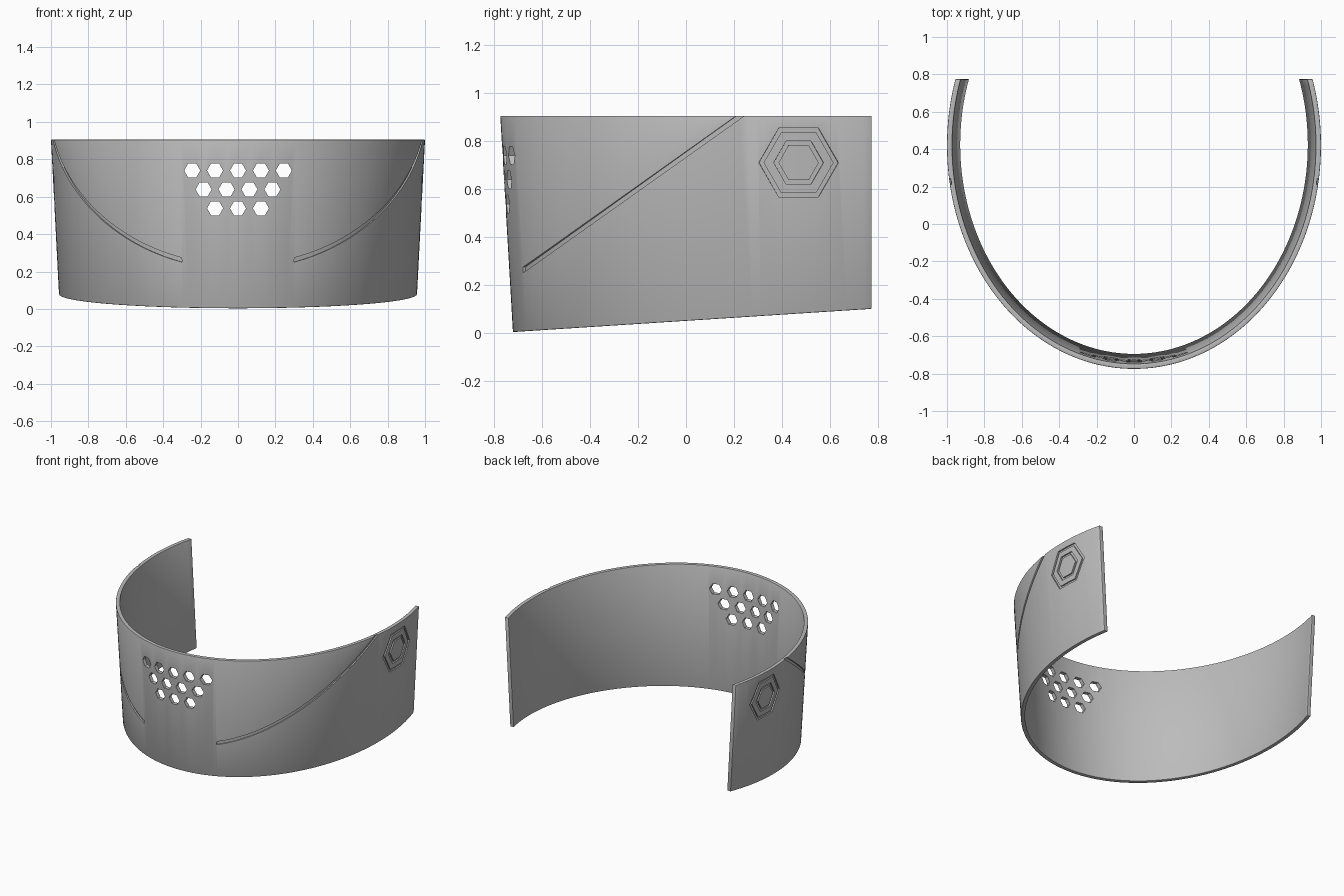
import bpy, bmesh, math
from mathutils import Vector

old = bpy.data.objects.get("Cube")
if old:
    bpy.data.objects.remove(old, do_unlink=True)

TOP, BACK, CENTRE, THICK = 0.905, 0.775, 0.42, 0.028
COLS = 120


def radii(z, off):
    k = z / TOP
    return 0.953 + 0.047 * k + off, 1.142 + 0.053 * k + off


def surf(t, z, off=0.0):
    """Point on the flared elliptical wall; t = 0 is the front centre."""
    a, b = radii(z, off)
    return Vector((a * math.sin(t), CENTRE - b * math.cos(t), z))


def angle_at(y, z, off=0.0):
    return math.acos((CENTRE - y) / radii(z, off)[1])


def wall_point(s, off, top):
    """s runs from -1 to 1 between the two back ends; the bottom is slanted."""
    z = TOP if top else 0.05
    for _ in range(4):
        p = surf(s * angle_at(BACK, z, off), z, off)
        if not top:
            z = max(0.0, 0.003 + 0.097 * (p.y + 0.725) / 1.5)
    return p


def sweep(bm, sections, closed=False):
    """Skin a row of equal cross-sections into a solid."""
    rings = [[bm.verts.new(p) for p in sec] for sec in sections]
    n = len(rings[0])
    pairs = list(zip(rings, rings[1:]))
    if closed:
        pairs.append((rings[-1], rings[0]))
    for r, q in pairs:
        for j in range(n):
            k = (j + 1) % n
            bm.faces.new((r[j], r[k], q[k], q[j]))
    if not closed:
        bm.faces.new(rings[0])
        bm.faces.new(rings[-1])


def finish(bm, name):
    bmesh.ops.recalc_face_normals(bm, faces=bm.faces[:])
    me = bpy.data.meshes.new(name)
    bm.to_mesh(me)
    bm.free()
    ob = bpy.data.objects.new(name, me)
    bpy.context.collection.objects.link(ob)
    return ob


def groove_section(rail_a, rail_b, side, depth=0.01):
    """Cross-section of a groove cutter between two (y, z) points."""
    def at(yz, off):
        return surf(side * angle_at(*yz), yz[1], off)
    return [at(rail_a, -depth), at(rail_a, 0.02), at(rail_b, 0.02), at(rail_b, -depth)]


def hexagon(radius, steps=4):
    """Hexagon outline in (y, z) with points forward and back."""
    corners = [Vector((math.cos(i * math.pi / 3), math.sin(i * math.pi / 3))) * radius
               for i in range(6)]
    return [corners[i].lerp(corners[(i + 1) % 6], j / steps)
            for i in range(6) for j in range(steps)]


# Curved band
bm = bmesh.new()
sections = []
for i in range(COLS + 1):
    s = -1 + 2 * i / COLS
    sections.append([wall_point(s, 0, False), wall_point(s, 0, True),
                     wall_point(s, -THICK, True), wall_point(s, -THICK, False)])
sweep(bm, sections)
band = finish(bm, "curved_band")

# Cutter: front vent holes
bm = bmesh.new()
for row, count in enumerate((5, 4, 3)):
    for i in range(count):
        x, z = (i - (count - 1) / 2) * 0.1225, 0.74 - 0.101 * row
        outline = [Vector((x + p.x, 0, z + p.y)) for p in hexagon(0.043, 1)]
        sweep(bm, [[p + Vector((0, y, 0)) for p in outline] for y in (-0.9, -0.5)])

# Cutter: diagonal grooves and hexagon emblem grooves on both sides
start, end = Vector((-0.68, 0.262)), Vector((0.25, 0.922))
for side in (-1, 1):
    rails = [start.lerp(end, i / 40) for i in range(41)]
    half = Vector((0, 0.012))
    sweep(bm, [groove_section(p - half, p + half, side) for p in rails])
    middle = Vector((0.47, 0.71))
    for outer, inner in ((0.166, 0.146), (0.104, 0.084)):
        sweep(bm, [groove_section(middle + p, middle + q, side)
                   for p, q in zip(hexagon(outer), hexagon(inner))], closed=True)
cutter = finish(bm, "groove_and_vent_cutter")
cutter.hide_render = True

# Soften the rims, then cut
bevel = band.modifiers.new("rim_bevel", 'BEVEL')
bevel.width, bevel.segments = 0.004, 2
bevel.limit_method, bevel.angle_limit = 'ANGLE', math.radians(40)
cut = band.modifiers.new("cut", 'BOOLEAN')
cut.operation, cut.solver, cut.object = 'DIFFERENCE', 'EXACT', cutter

bpy.ops.object.select_all(action='DESELECT')
band.select_set(True)
bpy.context.view_layer.objects.active = band
for name in ("rim_bevel", "cut"):
    bpy.ops.object.modifier_apply(modifier=name)
bpy.data.objects.remove(cutter, do_unlink=True)
bpy.ops.object.shade_smooth_by_angle(angle=math.radians(30))

# Plain grey finish
grey = bpy.data.materials.new("plain_grey")
grey.use_nodes = True
colour = (0.5, 0.5, 0.5, 1)
grey.diffuse_color = colour
grey.node_tree.nodes["Principled BSDF"].inputs["Base Color"].default_value = colour
band.data.materials.clear()
band.data.materials.append(grey)
